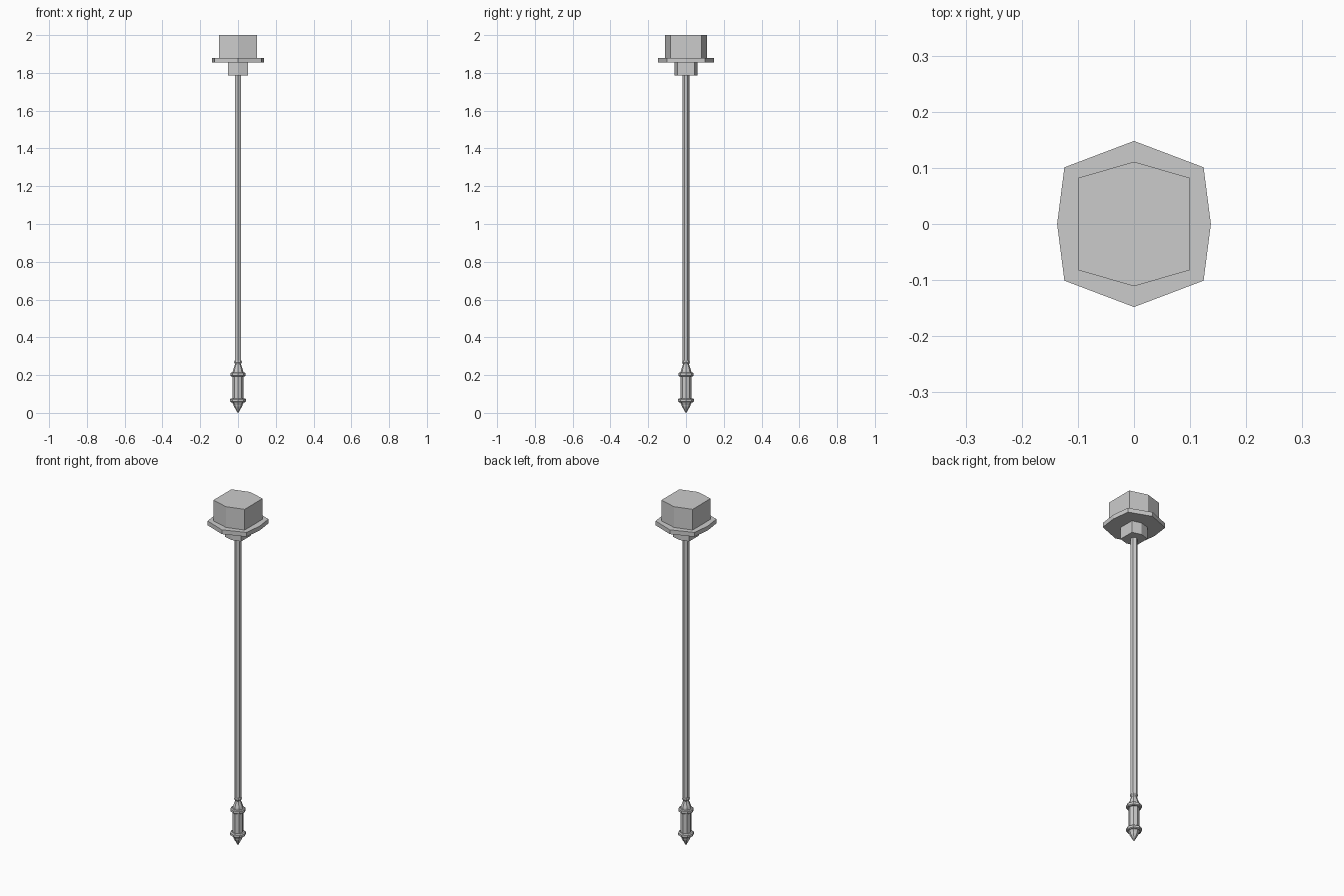
import bpy, bmesh, math

if "Cube" in bpy.data.objects:
    bpy.data.objects.remove(bpy.data.objects["Cube"])


def prism(name, outline, z0, z1):
    """Extrude an XY outline between two heights."""
    bm = bmesh.new()
    face = bm.faces.new([bm.verts.new((x, y, z0)) for x, y in outline])
    ext = bmesh.ops.extrude_face_region(bm, geom=[face], use_keep_orig=True)
    for v in ext["geom"]:
        if isinstance(v, bmesh.types.BMVert):
            v.co.z = z1
    finish(name, bm)


def lathe(name, profile, sides, turn=0.0):
    """Stack rings of (radius, z) into a capped faceted solid."""
    bm = bmesh.new()
    rings = []
    for r, z in profile:
        rings.append([bm.verts.new((r * math.cos(turn + math.tau * i / sides),
                                    r * math.sin(turn + math.tau * i / sides), z))
                      for i in range(sides)])
    for a, b in zip(rings, rings[1:]):
        for i in range(sides):
            j = (i + 1) % sides
            bm.faces.new((a[i], a[j], b[j], b[i]))
    bm.faces.new(rings[0][::-1])
    bm.faces.new(rings[-1])
    finish(name, bm)


def finish(name, bm):
    bmesh.ops.recalc_face_normals(bm, faces=bm.faces)
    mesh = bpy.data.meshes.new(name)
    bm.to_mesh(mesh)
    bm.free()
    bpy.context.collection.objects.link(bpy.data.objects.new(name, mesh))


def hexagon(x, y_side, y_tip):
    return [(0, -y_tip), (x, -y_side), (x, y_side),
            (0, y_tip), (-x, y_side), (-x, -y_side)]


# Head: block, wide eight-sided flange and collar
prism("head_block", hexagon(0.10, 0.082, 0.111), 1.88, 2.0)
prism("head_flange", [(0, -0.148), (0.124, -0.101), (0.137, 0), (0.124, 0.101),
                      (0, 0.148), (-0.124, 0.101), (-0.137, 0), (-0.124, -0.101)],
      1.855, 1.88)
prism("head_collar", hexagon(0.052, 0.045, 0.06), 1.787, 1.855)

# Long six-sided rod
lathe("rod", [(0.018, 0.26), (0.018, 1.787)], 6, math.pi / 2)

# Turned foot: bead, bell, rings, body and pointed tip
lathe("foot_bell", [(0.029, 0.212), (0.027, 0.225), (0.018, 0.25),
                    (0.016, 0.258), (0.021, 0.268), (0.019, 0.277)], 8)
lathe("upper_ring", [(0.036, 0.193), (0.041, 0.197), (0.041, 0.21),
                     (0.036, 0.214)], 8)
lathe("foot_body", [(0.028, 0.07), (0.028, 0.2)], 8)
lathe("lower_ring", [(0.036, 0.056), (0.042, 0.06), (0.042, 0.072),
                     (0.036, 0.077)], 8)
lathe("foot_tip", [(0.002, 0.0), (0.012, 0.018), (0.022, 0.035),
                   (0.024, 0.043), (0.032, 0.058)], 8)
